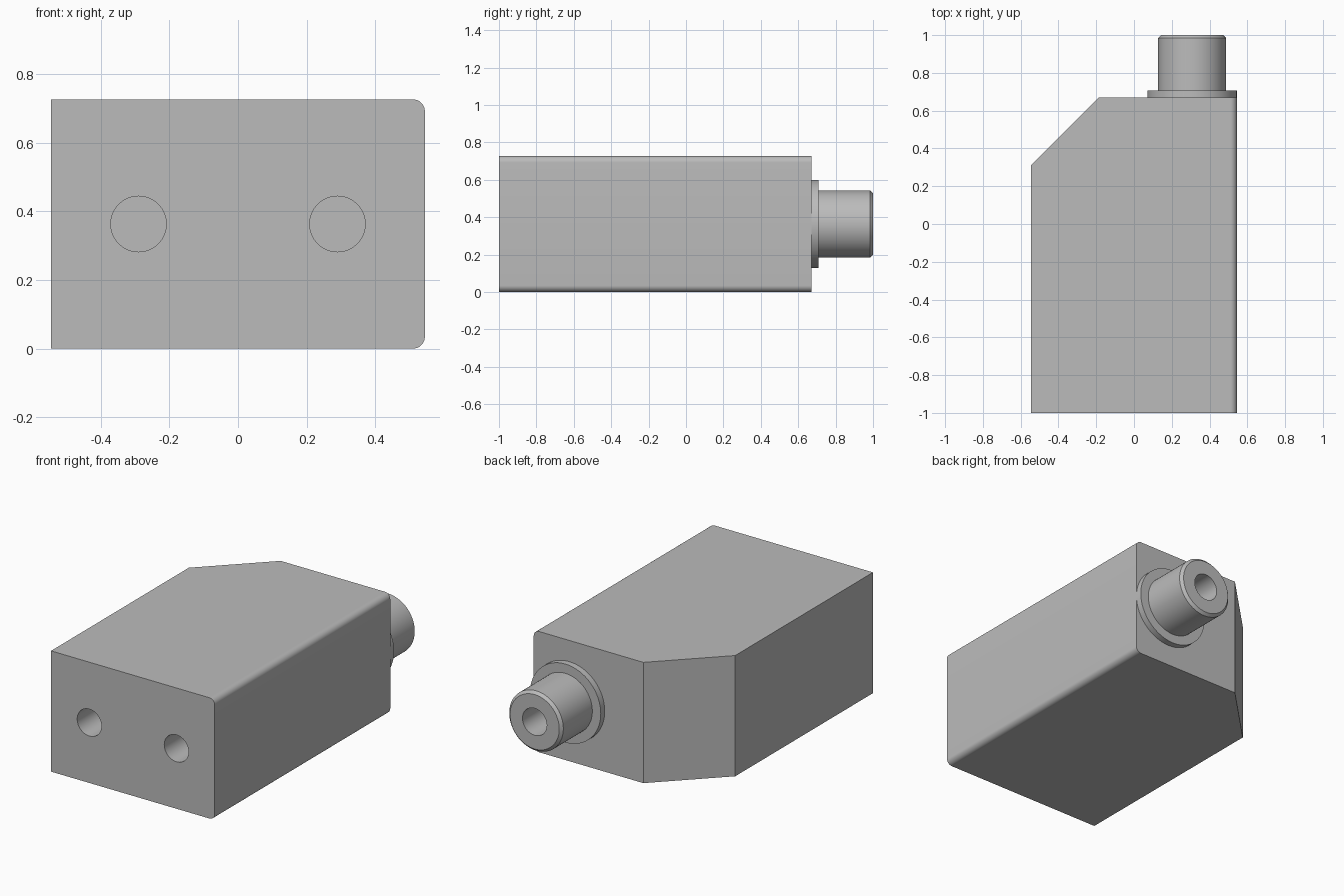
import bpy, bmesh, math
from mathutils import Matrix, Vector

cube = bpy.data.objects.get("Cube")
if cube:
    bpy.data.objects.remove(cube, do_unlink=True)

HALF_W, HEIGHT, BACK = 0.545, 0.727, 0.67
MID_Z = HEIGHT / 2
PORT_X = 0.308
BORE = 0.081

grey = bpy.data.materials.new("plain_grey")
grey.use_nodes = True
grey.diffuse_color = (0.5, 0.5, 0.5, 1)
grey.node_tree.nodes["Principled BSDF"].inputs["Base Color"].default_value = (0.5, 0.5, 0.5, 1)


def make_object(name, bm):
    bmesh.ops.recalc_face_normals(bm, faces=bm.faces)
    mesh = bpy.data.meshes.new(name)
    bm.to_mesh(mesh)
    bm.free()
    mesh.materials.append(grey)
    obj = bpy.data.objects.new(name, mesh)
    bpy.context.collection.objects.link(obj)
    return obj


def activate(obj):
    bpy.ops.object.select_all(action='DESELECT')
    obj.select_set(True)
    bpy.context.view_layer.objects.active = obj


def drill(obj, x, y_start, y_end):
    """Cut a blind round hole running along y."""
    bm = bmesh.new()
    place = Matrix.Translation((x, (y_start + y_end) / 2, MID_Z)) @ Matrix.Rotation(math.pi / 2, 4, 'X')
    bmesh.ops.create_cone(bm, cap_ends=True, segments=64, radius1=BORE, radius2=BORE,
                          depth=abs(y_end - y_start), matrix=place)
    cutter = make_object("hole_cutter", bm)
    cutter.hide_render = True
    activate(obj)
    mod = obj.modifiers.new("hole", 'BOOLEAN')
    mod.operation, mod.solver, mod.object = 'DIFFERENCE', 'EXACT', cutter
    bpy.ops.object.modifier_apply(modifier=mod.name)
    bpy.data.objects.remove(cutter, do_unlink=True)


# Housing: block with one cut corner, extruded upward
outline = [(-HALF_W, -1), (HALF_W, -1), (HALF_W, BACK), (-0.185, BACK), (-HALF_W, 0.31)]
bm = bmesh.new()
base = bm.faces.new([bm.verts.new((x, y, 0)) for x, y in outline])
top = bmesh.ops.extrude_face_region(bm, geom=[base])["geom"]
bmesh.ops.translate(bm, verts=[v for v in top if isinstance(v, bmesh.types.BMVert)], vec=(0, 0, HEIGHT))

# Round the two long edges of the left side
long_edges = [e for e in bm.edges
              if all(v.co.x > HALF_W - 0.01 for v in e.verts)
              and abs(e.verts[0].co.y - e.verts[1].co.y) > 1]
bmesh.ops.bevel(bm, geom=long_edges, offset=0.035, segments=10, profile=0.5, affect='EDGES')
housing = make_object("housing", bm)

# Two front holes and the bore behind the port
for x in (-0.29, 0.29):
    drill(housing, x, -1.05, -0.5)
drill(housing, PORT_X, BACK + 0.05, 0.35)

# Port: collar and chamfered hollow tube, turned around the y axis
profile = [(0.236, BACK), (0.236, 0.708), (0.18, 0.708), (0.18, 0.984),
           (0.164, 1.0), (BORE, 1.0), (BORE, BACK)]
bm = bmesh.new()
axis_point = Vector((PORT_X, 0, MID_Z))
verts = [bm.verts.new(axis_point + Vector((r, y, 0))) for r, y in profile]
edges = [bm.edges.new(pair) for pair in zip(verts, verts[1:])]
bmesh.ops.spin(bm, geom=verts + edges, cent=axis_point, axis=(0, 1, 0),
               angle=math.tau, steps=64)
bmesh.ops.remove_doubles(bm, verts=bm.verts, dist=0.0005)
port = make_object("rear_port", bm)

for obj in (housing, port):
    activate(obj)
    bpy.ops.object.shade_smooth_by_angle(angle=math.radians(30))
